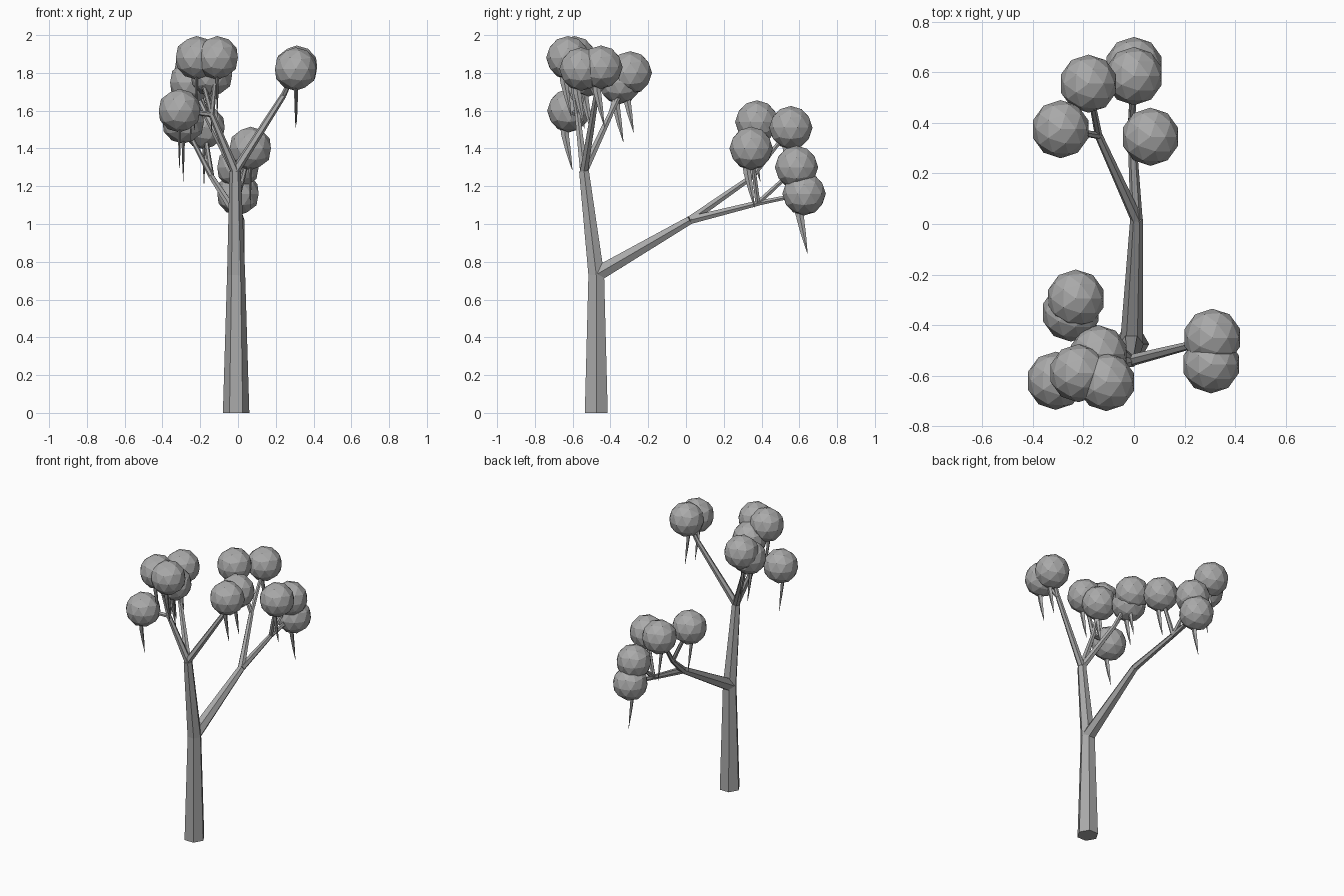
import bpy, bmesh
from math import cos, sin, tau
from mathutils import Vector

cube = bpy.data.objects.get("Cube")
if cube:
    bpy.data.objects.remove(cube)

grey = bpy.data.materials.new("plain grey")
grey.use_nodes = True
grey.diffuse_color = (0.4, 0.4, 0.4, 1)
grey.node_tree.nodes["Principled BSDF"].inputs["Base Color"].default_value = (0.4, 0.4, 0.4, 1)


def finish(bm, name):
    bmesh.ops.recalc_face_normals(bm, faces=bm.faces)
    mesh = bpy.data.meshes.new(name)
    bm.to_mesh(mesh)
    bm.free()
    mesh.materials.append(grey)
    obj = bpy.data.objects.new(name, mesh)
    bpy.context.collection.objects.link(obj)
    return obj


def tube(name, path, radii, sides=6, squash=1.0):
    """Sweep a tapering polygon along a path; squash narrows it across x."""
    bm = bmesh.new()
    pts = [Vector(p) for p in path]
    rings = []
    for i, p in enumerate(pts):
        along = (pts[min(i + 1, len(pts) - 1)] - pts[max(i - 1, 0)]).normalized()
        v = along.cross(Vector((1, 0, 0))).normalized()
        u = v.cross(along)
        rings.append([bm.verts.new(p + radii[i] * (u * cos(tau * k / sides) * squash
                                                   + v * sin(tau * k / sides)))
                      for k in range(sides)])
    for a, b in zip(rings, rings[1:]):
        for k in range(sides):
            n = (k + 1) % sides
            bm.faces.new((a[k], a[n], b[n], b[k]))
    bm.faces.new(rings[0])
    bm.faces.new(rings[-1])
    return finish(bm, name)


# Trunk with its upright continuation, and the long side limb
fork = (-0.01, -0.475, 0.73)
crown = (-0.015, -0.54, 1.28)
elbow = (0.01, 0.02, 1.02)
tube("trunk", [(-0.01, -0.475, 0), fork], [0.07, 0.048])
tube("upper_trunk", [fork, crown], [0.048, 0.03])
tube("side_limb", [(-0.01, -0.47, 0.735), elbow], [0.045, 0.025])

# Branches: start, end, then the leaf clumps each one carries
branches = {
    "left_branch": (crown, (0.24, -0.475, 1.68),
                    [(0.31, -0.45, 1.83), (0.305, -0.555, 1.82)]),
    "front_branch": (crown, (-0.14, -0.575, 1.58),
                     [(-0.22, -0.59, 1.88), (-0.11, -0.625, 1.88),
                      (-0.14, -0.515, 1.79), (-0.31, -0.62, 1.60)]),
    "right_branch": (crown, (-0.17, -0.40, 1.58),
                     [(-0.23, -0.295, 1.80), (-0.25, -0.35, 1.75)]),
    "upper_back_branch": (elbow, (-0.14, 0.35, 1.25),
                          [(-0.29, 0.375, 1.54), (-0.18, 0.555, 1.51)]),
    "lower_back_branch": (elbow, (-0.01, 0.38, 1.11),
                          [(0.065, 0.345, 1.40), (0, 0.585, 1.30), (0, 0.625, 1.16)]),
}

for name, (start, end, clumps) in branches.items():
    tube(name, [start, end], [0.024, 0.016])
    for i, centre in enumerate(clumps, 1):
        c = Vector(centre)
        tube(f"{name}_twig_{i}", [end, c], [0.015, 0.011])

        # Faceted leaf clump
        bm = bmesh.new()
        bmesh.ops.create_icosphere(bm, subdivisions=2, radius=0.115)
        bmesh.ops.translate(bm, verts=bm.verts, vec=c)
        finish(bm, f"{name}_leaf_clump_{i}")

        # Thin curved tendril hanging below the clump
        drop = [(-0.025, -0.06), (-0.02, -0.13), (-0.002, -0.22), (0.018, -0.315)]
        tube(f"{name}_tendril_{i}", [c + Vector((0, y, z)) for y, z in drop],
             [0.024, 0.02, 0.013, 0.001], sides=4, squash=0.4)
